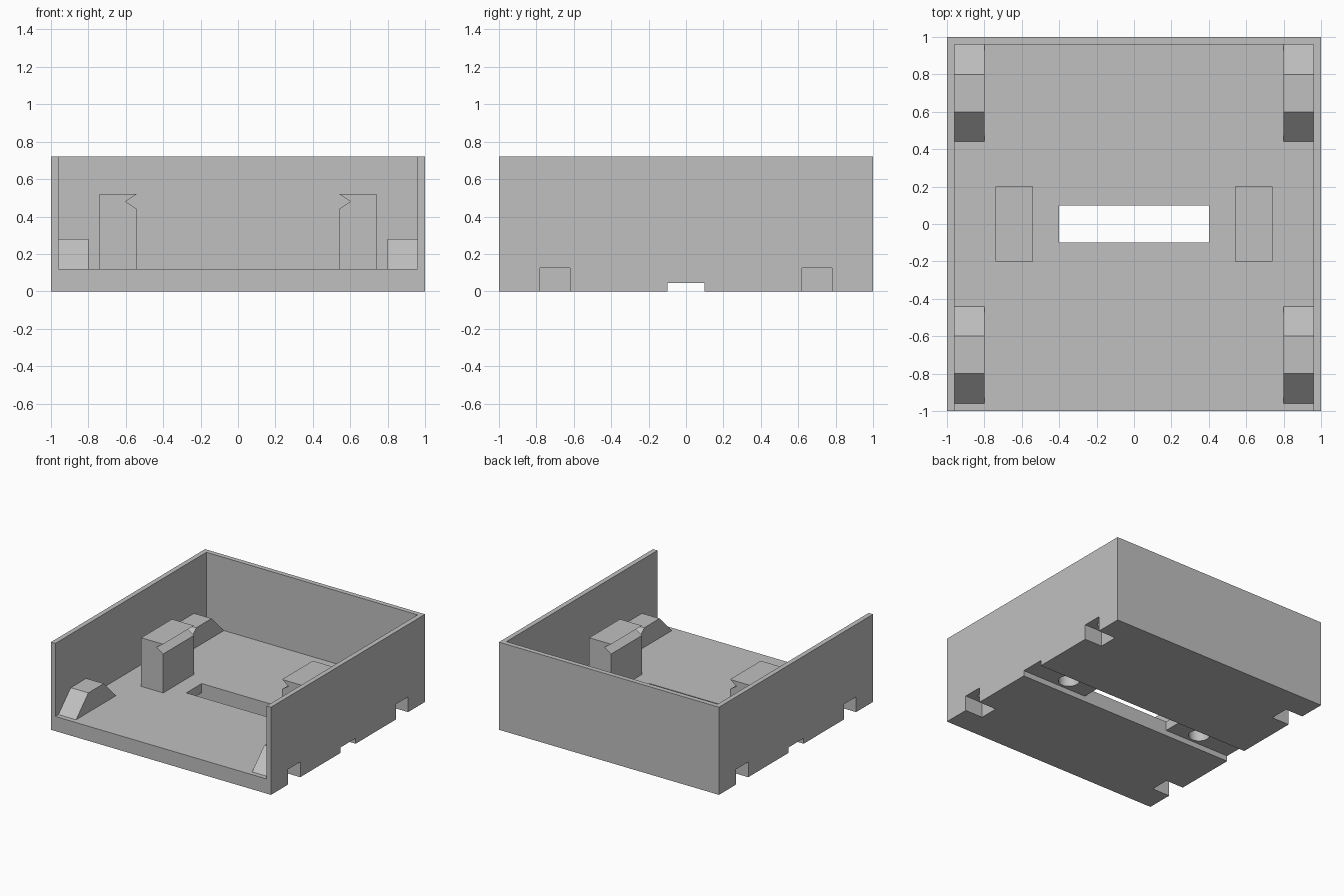
import bpy
import bmesh
from mathutils import Matrix, Vector

default = bpy.data.objects.get("Cube")
if default:
    bpy.data.objects.remove(default, do_unlink=True)

# Single grey plastic
grey = bpy.data.materials.new("grey_plastic")
grey.use_nodes = True
colour = (0.53, 0.53, 0.53, 1)
grey.diffuse_color = colour
grey.node_tree.nodes["Principled BSDF"].inputs["Base Color"].default_value = colour


def make_object(name, bm):
    bmesh.ops.recalc_face_normals(bm, faces=bm.faces)
    mesh = bpy.data.meshes.new(name)
    bm.to_mesh(mesh)
    bm.free()
    mesh.materials.append(grey)
    obj = bpy.data.objects.new(name, mesh)
    bpy.context.collection.objects.link(obj)
    return obj


def box(name, low, high):
    low, high = Vector(low), Vector(high)
    bm = bmesh.new()
    place = Matrix.Translation((low + high) / 2) @ Matrix.Diagonal((high - low).to_4d())
    bmesh.ops.create_cube(bm, size=1, matrix=place)
    return make_object(name, bm)


def cylinder(name, x, y, bottom, top, radius):
    bm = bmesh.new()
    bmesh.ops.create_cone(bm, cap_ends=True, segments=48, radius1=radius, radius2=radius,
                          depth=top - bottom,
                          matrix=Matrix.Translation((x, y, (bottom + top) / 2)))
    return make_object(name, bm)


def prism(name, outline, sweep):
    bm = bmesh.new()
    face = bm.faces.new([bm.verts.new(p) for p in outline])
    swept = bmesh.ops.extrude_face_region(bm, geom=[face])["geom"]
    bmesh.ops.translate(bm, vec=sweep,
                        verts=[v for v in swept if isinstance(v, bmesh.types.BMVert)])
    return make_object(name, bm)


def cut(obj, cutters):
    bpy.context.view_layer.objects.active = obj
    for cutter in cutters:
        mod = obj.modifiers.new("cut", "BOOLEAN")
        mod.operation = "DIFFERENCE"
        mod.solver = "EXACT"
        mod.object = cutter
        bpy.ops.object.modifier_apply(modifier=mod.name)


FLOOR = 0.12
INNER = 0.96
sides = (("left", 1), ("right", -1))
ends = (("front", -1), ("back", 1))

# Tray: solid block hollowed from the open front, with a window and a groove underneath
tray = box("tray", (-1, -1, 0), (1, 1, 0.72))
tray_cutters = [
    box("cavity_cutter", (-INNER, -1.1, FLOOR), (INNER, INNER, 1)),
    box("groove_cutter", (-1.1, -0.1, -0.1), (1.1, 0.1, 0.045)),
    box("window_cutter", (-0.4, -0.1, -0.2), (0.4, 0.1, 0.3)),
]
cut(tray, tray_cutters)
helpers = list(tray_cutters)
parts = [tray]

for side, s in sides:
    # Post with a V notch on its inner face and a blind round socket below
    outline = [(0.54, FLOOR), (0.74, FLOOR), (0.74, 0.52), (0.54, 0.52), (0.6, 0.48), (0.54, 0.44)]
    post = prism(side + "_notched_post", [(s * x, -0.2, z) for x, z in outline], (0, 0.4, 0))
    socket = cylinder("socket_cutter", s * 0.64, 0, -0.1, 0.36, 0.08)
    cut(post, [socket])
    cut(tray, [socket])
    parts.append(post)
    helpers.append(socket)

    for end, e in ends:
        # Sloped corner block over a square side pocket with a small blind hole
        outline = [(0.44, FLOOR), (0.96, FLOOR), (0.8, 0.28), (0.6, 0.28)]
        block = prism(f"{end}_{side}_sloped_block",
                      [(s * 0.8, e * y, z) for y, z in outline], (s * 0.16, 0, 0))
        xs = sorted((s * 0.84, s * 1.1))
        pocket = box("pocket_cutter", (xs[0], e * 0.7 - 0.08, -0.1), (xs[1], e * 0.7 + 0.08, 0.125))
        hole = cylinder("hole_cutter", s * 0.91, e * 0.7, 0.1, 0.22, 0.03)
        cut(block, [pocket, hole])
        cut(tray, [pocket, hole])
        parts.append(block)
        helpers += [pocket, hole]

for helper in helpers:
    bpy.data.objects.remove(helper, do_unlink=True)

# Smooth the round sockets, keep every edge crisp
bpy.ops.object.select_all(action="DESELECT")
for part in parts:
    part.select_set(True)
bpy.context.view_layer.objects.active = tray
bpy.ops.object.shade_smooth_by_angle(angle=0.5)
